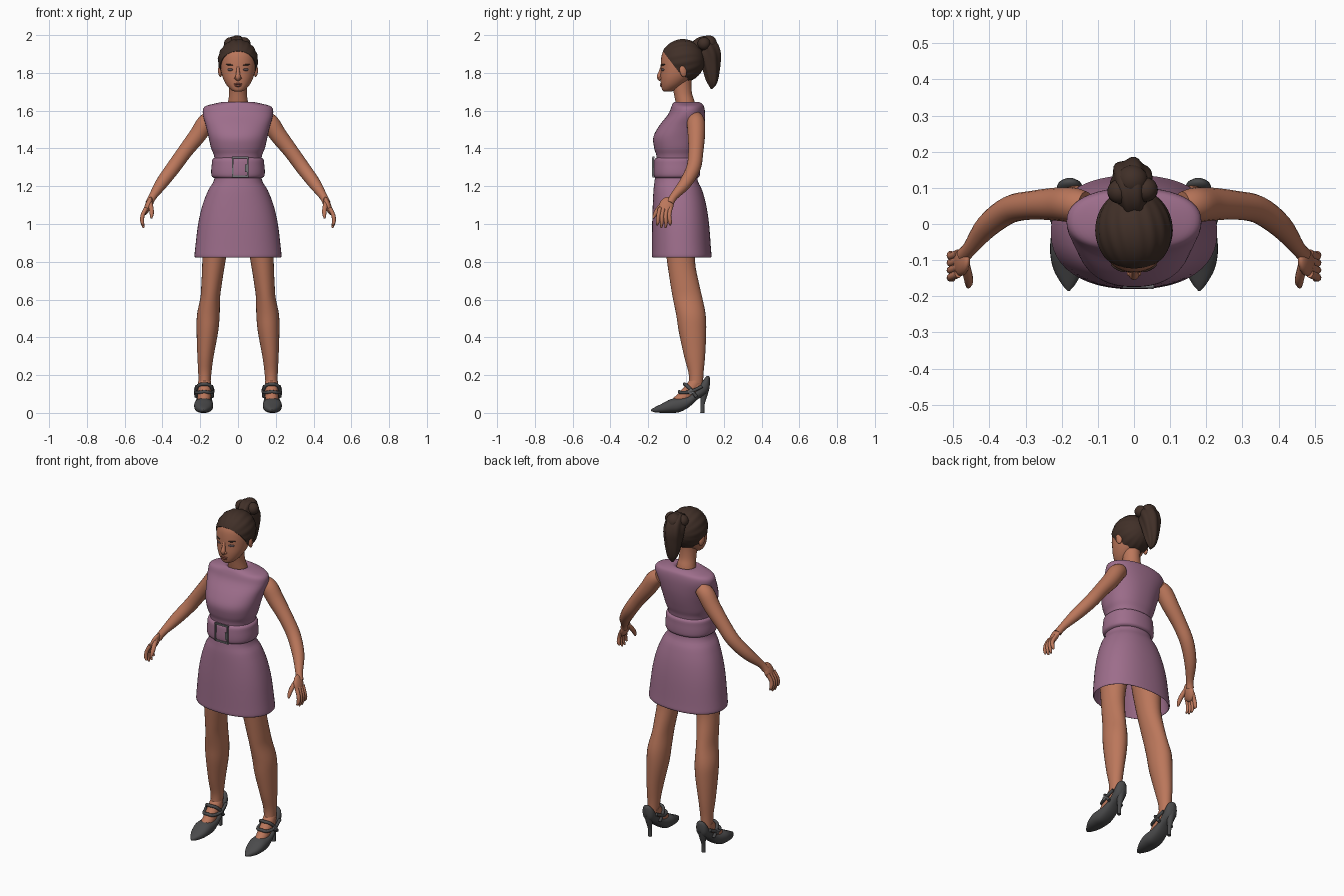
import bpy, bmesh, math
from mathutils import Vector, Matrix, Euler


def material(name, rgb):
    m = bpy.data.materials.new(name)
    m.diffuse_color = (*rgb, 1)
    return m


SKIN = material("brown skin", (0.50, 0.185, 0.105))
DRESS = material("mauve cloth", (0.34, 0.155, 0.26))
HAIR = material("dark brown hair", (0.052, 0.029, 0.021))
SHOE = material("charcoal leather", (0.07, 0.07, 0.072))
METAL = material("grey metal", (0.17, 0.17, 0.18))
LIPS = material("lips", (0.34, 0.10, 0.07))
EYE = material("eye grey", (0.12, 0.085, 0.09))


def finish(name, bm, mat, angle=50):
    bmesh.ops.recalc_face_normals(bm, faces=bm.faces)
    me = bpy.data.meshes.new(name)
    bm.to_mesh(me)
    bm.free()
    me.materials.append(mat)
    me.polygons.foreach_set("use_smooth", [True] * len(me.polygons))
    me.set_sharp_from_angle(angle=math.radians(angle))
    ob = bpy.data.objects.new(name, me)
    bpy.context.collection.objects.link(ob)
    return ob


def spline(rows, k=4):
    """Catmull-Rom smoothing of a list of number rows."""
    out = []
    for i in range(len(rows) - 1):
        p0, p1 = rows[max(i - 1, 0)], rows[i]
        p2, p3 = rows[i + 1], rows[min(i + 2, len(rows) - 1)]
        for j in range(k):
            t = j / k
            out.append([0.5 * (2 * b + (c - a) * t + (2 * a - 5 * b + 4 * c - d) * t * t
                               + (3 * b - a - 3 * c + d) * t ** 3)
                        for a, b, c, d in zip(p0, p1, p2, p3)])
    return out + [list(rows[-1])]


def skin_rings(name, rings, mat):
    """Bridge rings of points and cap both ends."""
    bm = bmesh.new()
    vs = [[bm.verts.new(p) for p in r] for r in rings]
    n = len(vs[0])
    for a, b in zip(vs, vs[1:]):
        for i in range(n):
            j = (i + 1) % n
            bm.faces.new((a[i], a[j], b[j], b[i]))
    bm.faces.new(vs[0])
    bm.faces.new(vs[-1])
    return finish(name, bm, mat)


def unit(n, power=2.0):
    out = []
    for i in range(n):
        a = 2 * math.pi * i / n
        c, s = math.cos(a), math.sin(a)
        out.append((math.copysign(abs(c) ** (2 / power), c), math.copysign(abs(s) ** (2 / power), s)))
    return out


def loft_z(name, rows, mat, n=32, power=2.0, k=4):
    """Rows: z, centre x, half width, front y, back y."""
    rings = [[(cx + rx * c, (f + b) / 2 + (b - f) / 2 * s, z) for c, s in unit(n, power)]
             for z, cx, rx, f, b in spline(rows, k)]
    return skin_rings(name, rings, mat)


def loft_y(name, rows, mat, n=20, power=2.0):
    """Rows: y, centre x, half width, bottom z, top z."""
    rings = [[(cx + rx * c, y, (lo + hi) / 2 + (hi - lo) / 2 * s) for c, s in unit(n, power)]
             for y, cx, rx, lo, hi in spline(rows)]
    return skin_rings(name, rings, mat)


def tube(name, rows, mat, n=14, lobes=0, depth=0.0, twist=0.0):
    """Rows: x, y, z, radius; optional twisted lobes."""
    pts = spline(rows)
    pos = [Vector(p[:3]) for p in pts]
    u, rings = None, []
    for i, p in enumerate(pos):
        t = (pos[min(i + 1, len(pos) - 1)] - pos[max(i - 1, 0)]).normalized()
        u = (t.orthogonal() if u is None else u - t * u.dot(t)).normalized()
        v = t.cross(u)
        ring = []
        for j in range(n):
            a = 2 * math.pi * j / n
            r = max(pts[i][3], 0.001) * (1 - depth + depth * math.cos(lobes * a + twist * i))
            ring.append(p + (u * math.cos(a) + v * math.sin(a)) * r)
        rings.append(ring)
    return skin_rings(name, rings, mat)


def blob(name, loc, size, mat, rot=(0, 0, 0)):
    bm = bmesh.new()
    bmesh.ops.create_uvsphere(bm, u_segments=20, v_segments=12, radius=1, matrix=Matrix.LocRotScale(
        Vector(loc), Euler(rot), Vector(size)))
    return finish(name, bm, mat)


def box(name, loc, size, mat, rot=(0, 0, 0)):
    bm = bmesh.new()
    bmesh.ops.create_cube(bm, size=1, matrix=Matrix.LocRotScale(Vector(loc), Euler(rot), Vector(size)))
    return finish(name, bm, mat, 30)


# Dress: collar down to hem, then back up inside the open skirt
loft_z("dress", [
    (1.635, 0, .050, -.045, .045), (1.647, 0, .070, -.060, .062), (1.637, 0, .125, -.070, .085),
    (1.620, 0, .178, -.078, .096), (1.58, 0, .186, -.095, .101), (1.52, 0, .170, -.142, .098),
    (1.46, 0, .156, -.173, .088), (1.40, 0, .142, -.168, .073), (1.35, 0, .125, -.156, .060),
    (1.24, 0, .125, -.165, .060), (1.18, 0, .157, -.172, .085), (1.10, 0, .188, -.176, .107),
    (1.00, 0, .211, -.179, .122), (.87, 0, .227, -.180, .132), (.83, 0, .230, -.180, .135),
    (.825, 0, .223, -.174, .128), (.86, 0, .218, -.171, .123), (1.00, 0, .201, -.169, .112),
    (1.12, 0, .170, -.165, .090)], DRESS, n=48, power=2.25)

# Belt and its buckle
loft_z("belt", [(1.24, 0, .115, -.155, .05), (1.25, 0, .137, -.170, .070), (1.275, 0, .142, -.174, .074),
                (1.315, 0, .139, -.172, .072), (1.343, 0, .135, -.167, .069), (1.354, 0, .115, -.150, .05)],
       DRESS, n=48, power=2.25, k=3)
for i, z in enumerate((1.252, 1.352)):
    box(f"buckle_bar_{i}", (.012, -.172, z), (.088, .010, .009), METAL)
for i, x in enumerate((-.028, .052)):
    box(f"buckle_side_{i}", (x, -.174, 1.302), (.008, .010, .10), METAL)
box("buckle_prong", (.046, -.176, 1.295), (.016, .008, .04), METAL)

# Neck and head
loft_z("neck", [(1.60, 0, .06, -.045, .055), (1.65, 0, .052, -.056, .045), (1.69, 0, .047, -.064, .032),
                (1.74, 0, .047, -.075, .028), (1.79, 0, .05, -.07, .03)], SKIN)
loft_z("head", [(1.702, 0, .020, -.118, -.075), (1.710, 0, .036, -.126, -.055), (1.735, 0, .060, -.132, -.015),
                (1.77, 0, .079, -.135, .025), (1.81, 0, .090, -.134, .055), (1.86, 0, .095, -.133, .07),
                (1.90, 0, .093, -.127, .07), (1.93, 0, .080, -.110, .06), (1.955, 0, .045, -.07, .03)],
       SKIN, n=36, power=2.1)
tube("nose", [(0, -.128, 1.832, .007), (0, -.137, 1.80, .010), (0, -.141, 1.778, .014),
              (0, -.132, 1.764, .011)], SKIN)
blob("upper_lip", (0, -.1315, 1.741, ), (.021, .007, .005), LIPS)
blob("lower_lip", (0, -.1300, 1.732), (.018, .008, .006), LIPS)
for s, side in ((-1, "left"), (1, "right")):
    turn = s * math.radians(28)
    blob(f"{side}_eye", (s * .042, -.1235, 1.817), (.018, .005, .0065), EYE, (0, 0, turn))
    blob(f"{side}_brow", (s * .045, -.1225, 1.843), (.021, .005, .004), HAIR, (0, -s * .08, turn))
    blob(f"{side}_nostril", (s * .012, -.136, 1.772), (.008, .009, .007), SKIN)
    blob(f"{side}_ear", (s * .094, -.015, 1.81), (.011, .019, .032), SKIN, (.2, 0, s * .25))

# Hair swept back, cut along a sloping hairline
bm = bmesh.new()
bmesh.ops.create_uvsphere(bm, u_segments=72, v_segments=32, radius=1, matrix=Matrix.Rotation(math.pi / 2, 4, 'X'))
for v in bm.verts:
    a = math.atan2(v.co.x, v.co.z)
    w = 1 + .017 * math.sin(16 * a + 3 * v.co.y) * (1 - v.co.y ** 2)
    v.co = Vector((v.co.x * .106 * w, -.018 + v.co.y * .117, 1.865 + v.co.z * .113 * w))
bmesh.ops.bisect_plane(bm, geom=bm.verts[:] + bm.edges[:] + bm.faces[:], plane_co=(0, -.125, 1.918),
                       plane_no=(0, .17, .13), clear_inner=True)
bmesh.ops.holes_fill(bm, edges=[e for e in bm.edges if e.is_boundary])
finish("hair_cap", bm, HAIR)

# Gathered bun falling into a short ponytail
tube("ponytail", [(0, .04, 1.92, .035), (-.005, .075, 1.948, .044), (-.008, .108, 1.941, .058),
                  (-.008, .126, 1.90, .060), (-.008, .132, 1.85, .052), (-.008, .136, 1.79, .040),
                  (-.006, .138, 1.745, .026), (-.004, .135, 1.715, .004)],
     HAIR, n=42, lobes=6, depth=.07, twist=.22)
for i, (x, y, z, r) in enumerate(((-.04, .09, 1.955, .034), (.032, .095, 1.955, .034), (-.005, .12, 1.955, .044))):
    blob(f"bun_curl_{i}", (x, y, z), (r, r, r), HAIR)

for s, side in ((-1, "left"), (1, "right")):
    def m(rows):
        return [(s * x, *rest) for x, *rest in rows]

    # Arm, palm, fingers and thumb
    tube(f"{side}_arm", m([(.135, .05, 1.56, .040), (.170, .053, 1.535, .048), (.213, .055, 1.471, .046),
                           (.280, .052, 1.385, .040), (.343, .040, 1.298, .038), (.405, -.005, 1.215, .033),
                           (.452, -.065, 1.145, .021), (.470, -.085, 1.11, .021)]), SKIN, n=20)
    blob(f"{side}_palm", (s * .477, -.105, 1.095), (.017, .038, .052), SKIN, (-.25, -s * .35, 0))
    for i in range(4):
        y = -.138 + .019 * i
        tube(f"{side}_finger_{i}", m([(.486, y, 1.085, .011), (.505, y - .008, 1.045, .011),
                                      (.507, y - .012 + .003 * i, 1.01, .010),
                                      (.499, y - .016 + .004 * i, (.995, .98, .98, .995)[i], .005)]), SKIN, n=10)
    tube(f"{side}_thumb", m([(.468, -.11, 1.12, .013), (.459, -.145, 1.08, .013),
                             (.457, -.163, 1.053, .011), (.459, -.174, 1.03, .005)]), SKIN, n=10)

    # Leg
    loft_z(f"{side}_leg", [(z, s * x, r, f, b) for z, x, r, f, b in (
        (.11, .178, .030, .01, .09), (.20, .176, .034, .015, .092), (.30, .172, .043, -.010, .101),
        (.43, .162, .057, -.038, .107), (.52, .157, .060, -.052, .104), (.61, .147, .052, -.070, .086),
        (.68, .140, .054, -.082, .070), (.80, .128, .061, -.100, .048), (.95, .115, .074, -.118, .055),
        (1.10, .095, .075, -.12, .06))], SKIN, n=28)
    # Foot rising above the shoe
    tube(f"{side}_foot", m([(.177, .055, .165, .034), (.178, .025, .125, .035), (.179, -.015, .080, .035),
                            (.180, -.065, .040, .030)]), SKIN, n=18)
    # Pointed shoe with raised heel
    loft_y(f"{side}_shoe", [(y, s * x, w, lo, hi) for y, x, w, lo, hi in (
        (-.185, .181, .003, .010, .018), (-.165, .181, .020, .003, .030), (-.125, .182, .041, 0, .050),
        (-.080, .182, .050, 0, .073), (-.035, .181, .049, .004, .080), (.015, .179, .043, .030, .092),
        (.060, .178, .038, .070, .128), (.100, .178, .036, .095, .185), (.118, .178, .027, .115, .196),
        (.127, .178, .008, .150, .185))], SHOE, n=24, power=2.4)
    tube(f"{side}_heel", m([(.178, .098, .135, .028), (.178, .094, .09, .019), (.178, .088, .045, .011),
                            (.178, .086, 0, .011)]), SHOE, n=12)
    # Crossed straps and their small buckle
    for name, pts in (
            ("front_strap", ((.040, .085, .140), (.046, .025, .112), (.030, -.025, .108), (0, -.035, .112))),
            ("ankle_strap", ((.043, .055, .085), (.043, .030, .118), (.030, .003, .146), (0, -.008, .152)))):
        arc = [(.179 + d, y, z, .009) for d, y, z in pts] + [(.179 - d, y, z, .009) for d, y, z in pts[-2::-1]]
        tube(f"{side}_{name}", m(arc), SHOE, n=10)
    box(f"{side}_strap_buckle", (s * .228, .025, .112), (.008, .026, .026), METAL, (.6, 0, 0))
